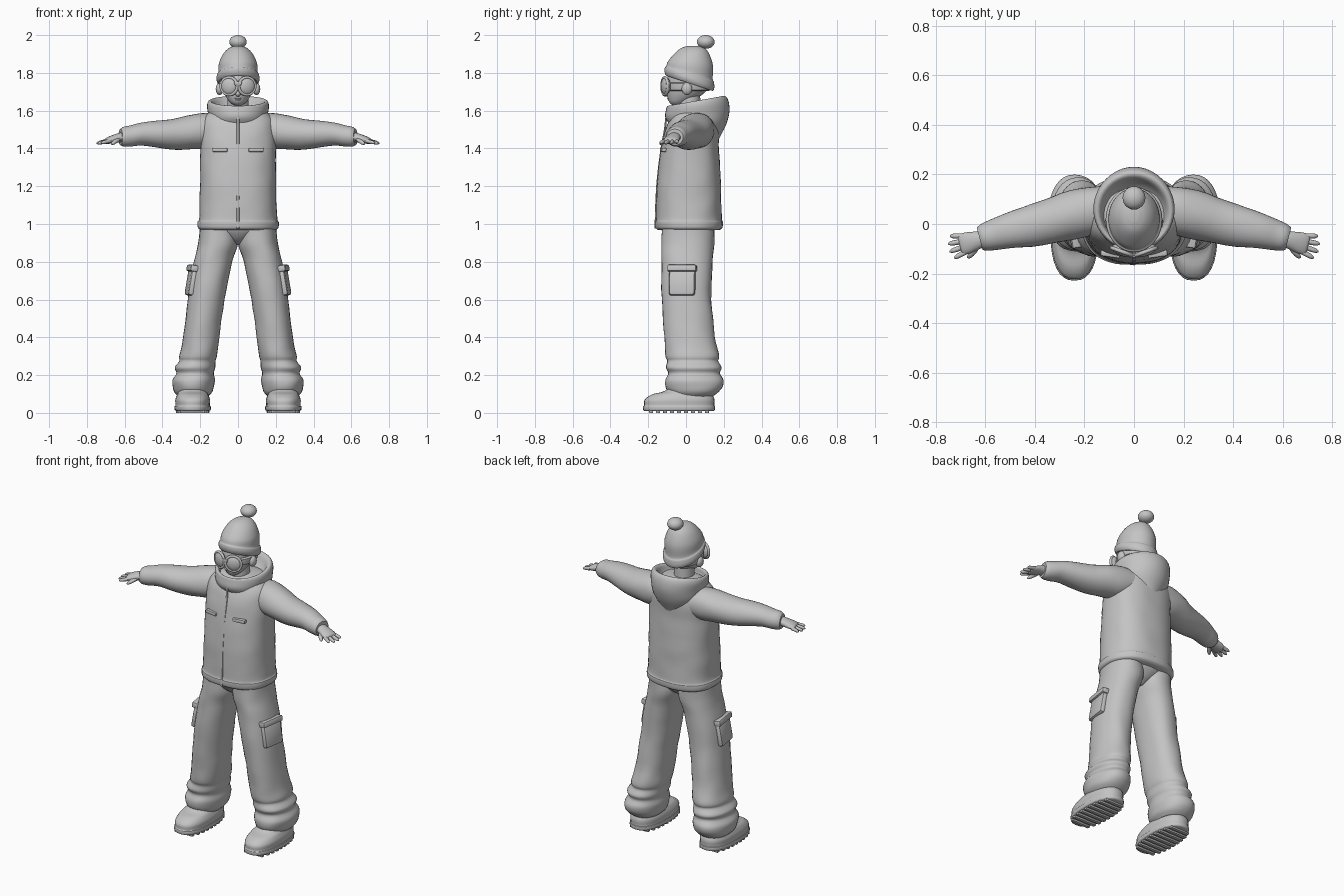
import bpy, bmesh, math
from mathutils import Vector, Matrix, noise

grey = bpy.data.materials.new("plain_grey")
grey.diffuse_color = (0.55, 0.55, 0.55, 1)
X, Y, Z = Vector((1, 0, 0)), Vector((0, 1, 0)), Vector((0, 0, 1))


def finish(name, bm):
    bmesh.ops.recalc_face_normals(bm, faces=bm.faces)
    me = bpy.data.meshes.new(name)
    bm.to_mesh(me)
    bm.free()
    me.materials.append(grey)
    ob = bpy.data.objects.new(name, me)
    bpy.context.collection.objects.link(ob)
    return ob


def loft(name, rings, u=X, v=Y, power=2.0, sides=32, steps=4, wrinkle=0.0, side=1):
    """Rings are (x, y, z, half width, half depth[, tilt]), joined by a smooth spline."""
    r = [tuple(q) + (0,) * (6 - len(q)) for q in rings]
    path = []
    for i in range(len(r) - 1):
        p0, p1, p2, p3 = r[max(i - 1, 0)], r[i], r[i + 1], r[min(i + 2, len(r) - 1)]
        for k in range(steps):
            t = k / steps
            path.append([0.5 * (2 * b + (c - a) * t + (2 * a - 5 * b + 4 * c - d) * t * t
                                + (3 * b - a - 3 * c + d) * t ** 3)
                         for a, b, c, d in zip(p0, p1, p2, p3)])
    path.append(r[-1])
    bm = bmesh.new()
    loops = []
    for x, y, z, a, b, tilt in path:
        loop = []
        for i in range(sides):
            ang = 2 * math.pi * i / sides
            c, s = math.cos(ang), math.sin(ang)
            c = math.copysign(abs(c) ** (2 / power), c)
            s = math.copysign(abs(s) ** (2 / power), s)
            off = u * (a * c) + v * (b * s)
            off.z += tilt * b * s
            p = Vector((x, y, z))
            off *= 1 + wrinkle * noise.noise((p + off) * 11)
            p += off
            p.x *= side
            loop.append(bm.verts.new(p))
        loops.append(loop)
    for l0, l1 in zip(loops, loops[1:]):
        for i in range(sides):
            j = (i + 1) % sides
            bm.faces.new((l0[i], l0[j], l1[j], l1[i]))
    bm.faces.new(loops[0])
    bm.faces.new(loops[-1])
    return finish(name, bm)


def ball(name, loc, size, yaw=0.0):
    bm = bmesh.new()
    m = Matrix.Translation(loc) @ Matrix.Rotation(yaw, 4, 'Z') @ Matrix.Diagonal((*size, 1))
    bmesh.ops.create_uvsphere(bm, u_segments=24, v_segments=14, radius=1, matrix=m)
    return finish(name, bm)


def slab(name, loc, size, yaw=0.0, pitch=0.0, bevel=0.006):
    bm = bmesh.new()
    bmesh.ops.create_cube(bm, size=1, matrix=Matrix.Diagonal((*size, 1)))
    bmesh.ops.bevel(bm, geom=bm.edges[:], offset=bevel, segments=2, affect='EDGES', profile=0.5)
    bm.transform(Matrix.Translation(loc) @ Matrix.Rotation(yaw, 4, 'Z') @ Matrix.Rotation(pitch, 4, 'Y'))
    return finish(name, bm)


# Jacket body with flared hem
loft("jacket_body", [(0, .015, .968, .198, .163), (0, .015, .98, .212, .177), (0, .015, 1.01, .214, .18),
                     (0, .015, 1.035, .206, .174), (0, .015, 1.2, .201, .17), (0, .022, 1.4, .2, .153),
                     (0, .033, 1.5, .2, .142), (0, .04, 1.56, .184, .122), (0, .045, 1.605, .13, .1),
                     (0, .045, 1.62, .07, .06)], power=2.4, sides=48, steps=6, wrinkle=.02)
# Front zip ridge
loft("front_zip", [(0, -.162, .975, .007, .005), (0, -.153, 1.2, .007, .005), (0, -.13, 1.4, .007, .005),
                   (0, -.112, 1.5, .007, .005), (0, -.1, 1.61, .007, .005)], sides=8)
# Hood lying on the back, merging into the upright collar
loft("hood_collar", [(0, .08, 1.4, .03, .07), (0, .07, 1.47, .11, .115), (0, .062, 1.53, .15, .152),
                     (0, .06, 1.58, .158, .17, .08), (0, .06, 1.625, .164, .166, .13),
                     (0, .055, 1.65, .156, .155, .17), (0, .05, 1.645, .137, .138, .18),
                     (0, .04, 1.6, .115, .118, .15), (0, .03, 1.57, .06, .06)], sides=40)
# Waist seat joining the trouser legs
loft("trouser_seat", [(0, .01, 1.0, .195, .143), (0, .01, .965, .18, .138),
                      (0, .01, .92, .09, .105), (0, .01, .89, .02, .06)])

# Head and face
loft("neck", [(0, .02, 1.54, .06, .06), (0, .015, 1.68, .055, .06)])
loft("head", [(0, -.045, 1.628, .02, .025), (0, -.036, 1.645, .043, .053), (0, -.01, 1.68, .067, .09),
              (0, .008, 1.72, .082, .112), (0, .015, 1.77, .09, .116), (0, .02, 1.84, .08, .1)])
ball("nose", (0, -.108, 1.69), (.014, .018, .016))
ball("upper_lip", (0, -.088, 1.665), (.02, .012, .005))
ball("lower_lip", (0, -.085, 1.657), (.017, .012, .005))

# Knitted hat with rolled brim and bobble
loft("hat", [(0, .018, 1.755, .09, .11, -.33), (0, .018, 1.745, .104, .124, -.33),
             (0, .018, 1.765, .114, .132, -.33), (0, .018, 1.79, .111, .13, -.3),
             (0, .018, 1.802, .104, .123, -.27), (0, .024, 1.85, .101, .119, -.1),
             (0, .03, 1.9, .079, .093), (0, .036, 1.93, .05, .064), (0, .04, 1.943, .02, .03)], sides=40)
loft("bobble_stem", [(0, .075, 1.915, .022, .022), (0, .095, 1.955, .02, .02)], sides=16)
ball("bobble", (0, .105, 1.964), (.046, .047, .036))

# Goggles
loft("goggle_strap", [(0, .012, 1.705, .085, .1), (0, .012, 1.71, .098, .119),
                      (0, .012, 1.745, .101, .122), (0, .012, 1.75, .085, .1)], sides=40, steps=2)
slab("goggle_bridge", (0, -.126, 1.745), (.04, .02, .022))

u_arm = Vector((.25, .968, 0))
d_arm = Vector((.968, -.25, -.2))
for side, word in ((1, "left"), (-1, "right")):
    # Goggle lens and rim
    ball(word + "_lens", (side * .047, -.107, 1.73), (.045, .022, .047), side * .35)
    bpy.ops.mesh.primitive_torus_add(major_radius=.046, minor_radius=.008, major_segments=32, minor_segments=10,
                                     location=(side * .047, -.112, 1.73), rotation=(math.pi / 2, 0, side * .35))
    rim = bpy.context.object
    rim.name = word + "_lens_rim"
    rim.data.materials.append(grey)
    ball(word + "_ear", (side * .098, .005, 1.715), (.02, .028, .032))

    # Sleeve with cuff
    loft(word + "_sleeve", [(.08, .07, 1.5, .09, .085), (.2, .048, 1.492, .1, .094), (.35, .008, 1.475, .09, .08),
                            (.5, -.028, 1.478, .072, .062), (.57, -.045, 1.467, .062, .056),
                            (.605, -.055, 1.463, .055, .052), (.622, -.06, 1.46, .046, .042)],
         u=u_arm, v=Z, wrinkle=.05, side=side)
    # Hand
    loft(word + "_palm", [(.59, -.055, 1.462, .034, .028), (.63, -.065, 1.457, .036, .025),
                          (.67, -.076, 1.447, .043, .021), (.695, -.083, 1.44, .042, .016),
                          (.703, -.085, 1.438, .034, .009)], u=u_arm, v=Z, sides=20, side=side)
    for n, length in enumerate((.05, .06, .058, .045)):
        o = -.033 + .022 * n
        base = Vector((.685, -.08, 1.44)) + u_arm * o
        step = (d_arm + u_arm * o * 7).normalized() * length
        loft(f"{word}_finger_{n + 1}", [(*(base + step * t), w, w) for t, w in
                                        ((0, .011), (.5, .0105), (.9, .009), (1.1, .003))],
             u=u_arm, v=Z, sides=10, steps=2, side=side)
    loft(word + "_thumb", [(.632, -.085, 1.45, .015, .014), (.648, -.112, 1.438, .013, .012),
                           (.663, -.13, 1.428, .01, .01), (.67, -.138, 1.424, .003, .003)],
         u=Vector((.85, .5, 0)), v=Z, sides=10, steps=2, side=side)

    # Baggy trouser leg with gathered folds at the bottom
    loft(word + "_trouser_leg", [(.1, .01, 1.0, .1, .142), (.105, .01, .9, .106, .14), (.132, .006, .8, .103, .135),
                                 (.168, .004, .6, .098, .132), (.194, .02, .4, .095, .134),
                                 (.211, .033, .305, .101, .142), (.214, .035, .275, .096, .134),
                                 (.228, .04, .24, .107, .145), (.228, .042, .21, .098, .135),
                                 (.235, .045, .175, .11, .153), (.236, .045, .14, .107, .15),
                                 (.236, .04, .11, .1, .13), (.237, .035, .088, .08, .105)],
         power=2.2, wrinkle=.05, side=side)
    # Cargo pocket and flap
    slab(word + "_cargo_pocket", (side * .245, -.02, .69), (.04, .14, .14), side * -.15, side * -.17, .015)
    slab(word + "_cargo_flap", (side * .239, -.02, .765), (.046, .155, .035), side * -.15, side * -.17, .008)
    # Chest pocket flap
    slab(word + "_chest_flap", (side * .095, -.121, 1.392), (.08, .026, .022), side * .14)

    # Boot with ridged sole
    loft(word + "_boot", [(.24, -.037, .01, .086, .183), (.24, -.037, .016, .095, .19), (.24, -.037, .034, .096, .191),
                          (.24, -.036, .04, .091, .186), (.24, -.034, .07, .092, .185), (.24, -.02, .098, .082, .16),
                          (.24, .01, .118, .074, .12), (.24, .035, .18, .065, .08)], power=2.4, side=side)
    for n in range(9):
        y = -.185 + n * .037
        w = 2 * .088 * (1 - abs((y + .037) / .19) ** 2.4) ** (1 / 2.4)
        slab(f"{word}_tread_{n + 1}", (side * .24, y, .008), (w, .02, .016), bevel=.002)

# Smooth shading with sharp edges kept
for ob in bpy.data.objects:
    ob.select_set(True)
bpy.context.view_layer.objects.active = bpy.data.objects["jacket_body"]
bpy.ops.object.shade_smooth_by_angle(angle=math.radians(40))
